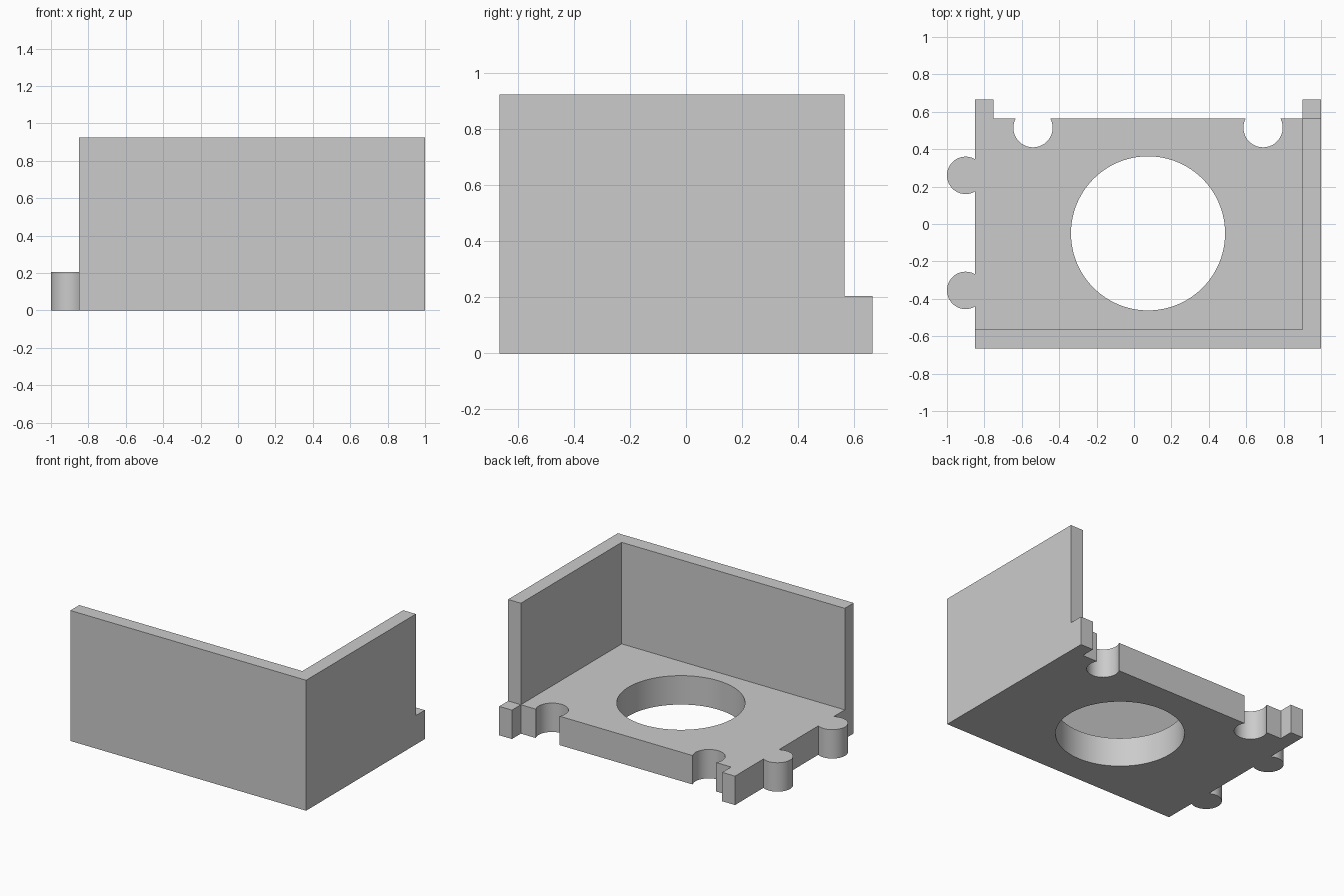
import bpy
import bmesh
from math import sin, cos, radians

cube = bpy.data.objects.get("Cube")
if cube:
    bpy.data.objects.remove(cube, do_unlink=True)

FLOOR_H, WALL_H = 0.205, 0.925
LEFT, RIGHT, FRONT, BACK, TAB = -0.85, 1.0, -0.665, 0.565, 0.665
THICK = 0.1

grey = bpy.data.materials.new("plain grey")
grey.use_nodes = True
colour = (0.6, 0.6, 0.6, 1)
grey.diffuse_color = colour
grey.node_tree.nodes["Principled BSDF"].inputs["Base Color"].default_value = colour


def arc(cx, cy, r, start, end, steps):
    angles = [radians(start + (end - start) * i / steps) for i in range(steps + 1)]
    return [(cx + r * cos(a), cy + r * sin(a)) for a in angles]


def prism(name, outline, z0, z1):
    """Extrude a counter-clockwise outline from z0 to z1."""
    bm = bmesh.new()
    face = bm.faces.new([bm.verts.new((x, y, z0)) for x, y in outline])
    top = bmesh.ops.extrude_face_region(bm, geom=[face])["geom"]
    bmesh.ops.translate(bm, vec=(0, 0, z1 - z0),
                        verts=[v for v in top if isinstance(v, bmesh.types.BMVert)])
    bmesh.ops.recalc_face_normals(bm, faces=bm.faces)
    mesh = bpy.data.meshes.new(name)
    bm.to_mesh(mesh)
    bm.free()
    mesh.materials.append(grey)
    obj = bpy.data.objects.new(name, mesh)
    bpy.context.collection.objects.link(obj)
    return obj


def combine(target, other, operation):
    mod = target.modifiers.new(operation, 'BOOLEAN')
    mod.operation, mod.solver, mod.object = operation, 'EXACT', other
    other.hide_render = True


# Floor plate outline: two rear tabs, two sockets in the back, two side knobs
outline = [(LEFT, FRONT), (RIGHT, FRONT), (RIGHT, TAB),
           (RIGHT - THICK, TAB), (RIGHT - THICK, BACK)]
for x in (0.69, -0.54):
    outline += arc(x, BACK - 0.05, 0.105, 28.4, -208.4, 40)
outline += [(LEFT + THICK, BACK), (LEFT + THICK, TAB), (LEFT, TAB)]
for y in (0.26, -0.355):
    outline += arc(LEFT - 0.05, y, 0.1, 60, 300, 40)
body = prism("corner_tray", outline, 0, FLOOR_H)

# L-shaped wall along the front and left sides
wall = prism("corner_wall", [(LEFT, FRONT), (RIGHT, FRONT), (RIGHT, BACK),
                             (RIGHT - THICK, BACK), (RIGHT - THICK, FRONT + THICK),
                             (LEFT, FRONT + THICK)], FLOOR_H / 2, WALL_H)

# Round opening through the floor
hole = prism("hole_cutter", arc(0.075, -0.05, 0.412, 0, 360, 96)[:-1], -0.1, 0.4)

combine(body, hole, 'DIFFERENCE')
combine(body, wall, 'UNION')

# Bake the joined solid, then clear the seams between coplanar faces
bpy.context.view_layer.update()
result = bpy.data.meshes.new_from_object(
    body.evaluated_get(bpy.context.evaluated_depsgraph_get()))
body.modifiers.clear()
body.data = result
for helper in (wall, hole):
    bpy.data.objects.remove(helper, do_unlink=True)
bm = bmesh.new()
bm.from_mesh(result)
bmesh.ops.remove_doubles(bm, verts=bm.verts, dist=0.0001)
bmesh.ops.dissolve_limit(bm, angle_limit=radians(0.5), verts=bm.verts, edges=bm.edges)
bm.to_mesh(result)
bm.free()

# Smooth the curved walls, keep the corners sharp
bpy.ops.object.select_all(action='DESELECT')
body.select_set(True)
bpy.context.view_layer.objects.active = body
bpy.ops.object.shade_smooth_by_angle(angle=radians(30))
